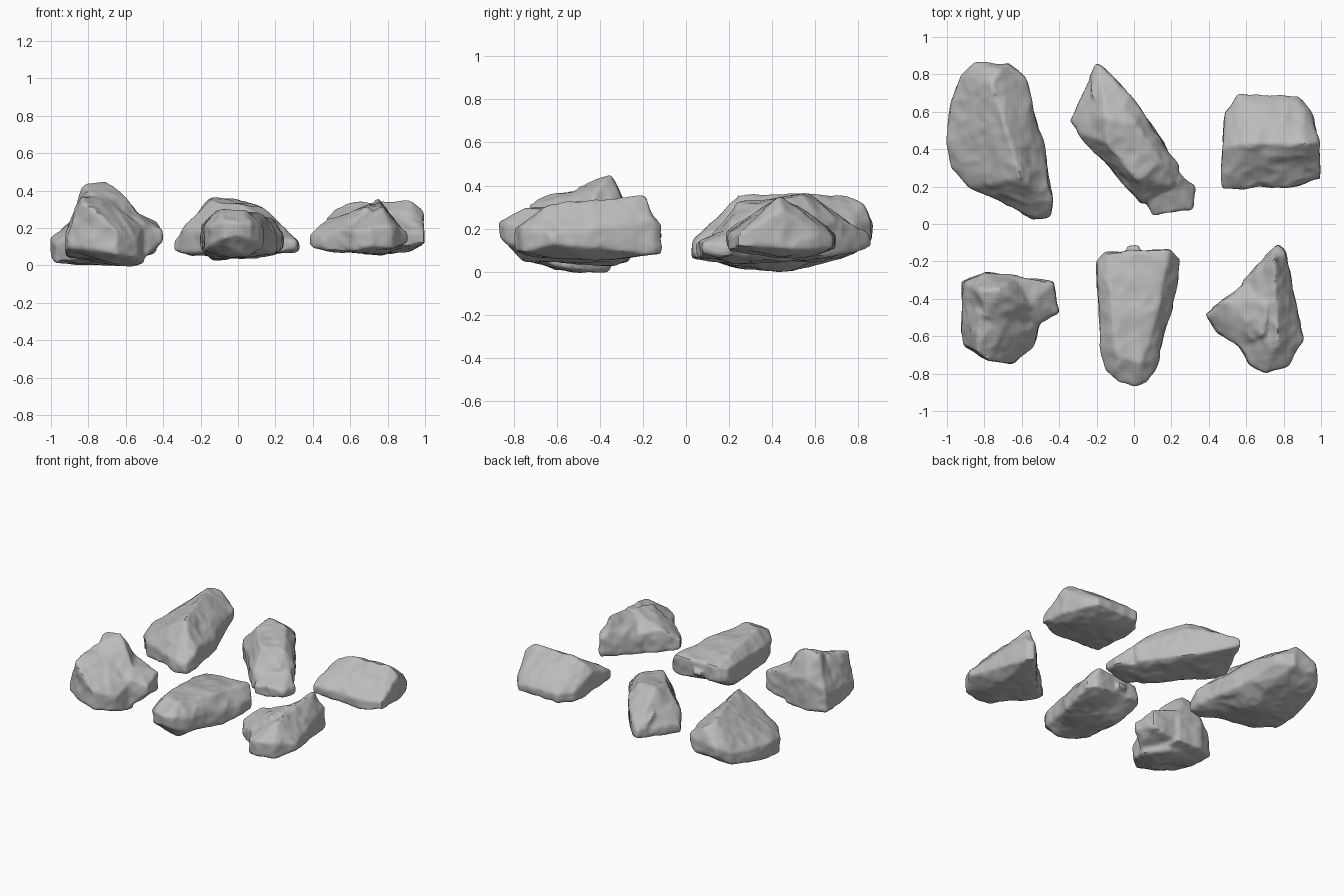
import bpy
import bmesh
from mathutils import Vector, noise

default_cube = bpy.data.objects.get("Cube")
if default_cube:
    bpy.data.objects.remove(default_cube, do_unlink=True)

# One stone colour for every rock
stone = bpy.data.materials.new("grey_stone")
stone.use_nodes = True
grey = (0.5, 0.5, 0.5, 1)
stone.diffuse_color = grey
shader = next(n for n in stone.node_tree.nodes if n.type == "BSDF_PRINCIPLED")
shader.inputs["Base Color"].default_value = grey
shader.inputs["Roughness"].default_value = 0.9


def add_chunk(bm, corners):
    """Wrap a convex chunk around corners given as x, y, low, high in hundredths."""
    verts = []
    for x, y, low, high in corners:
        for z in {low, high}:
            verts.append(bm.verts.new(Vector((x, y, z)) / 100))
    hull = bmesh.ops.convex_hull(bm, input=verts)
    spare = {g for g in hull["geom_interior"] + hull["geom_unused"]
             if isinstance(g, bmesh.types.BMVert)}
    bmesh.ops.delete(bm, geom=list(spare), context="VERTS")


def weather(mesh):
    """Push the surface in and out with broad dents and fine chips."""
    bm = bmesh.new()
    bm.from_mesh(mesh)
    bm.normal_update()
    moves = []
    for v in bm.verts:
        dents = noise.noise(v.co * 6) * 0.012
        ledges = abs(noise.noise(v.co * 9 + Vector((3, 5, 7)))) * -0.012
        chips = noise.noise(v.co * 20) * 0.003
        moves.append(v.normal * (dents + ledges + chips + 0.003))
    for v, move in zip(bm.verts, moves):
        v.co += move
    bm.to_mesh(mesh)
    bm.free()


def make_rock(name, *chunks):
    """Fuse the chunks, soften the edges, then weather the result."""
    bm = bmesh.new()
    for chunk in chunks:
        add_chunk(bm, chunk)
    bmesh.ops.recalc_face_normals(bm, faces=bm.faces)
    mesh = bpy.data.meshes.new(name)
    bm.to_mesh(mesh)
    bm.free()
    rock = bpy.data.objects.new(name, mesh)
    bpy.context.collection.objects.link(rock)

    fuse = rock.modifiers.new("fuse", "REMESH")
    fuse.mode = "VOXEL"
    fuse.voxel_size = 0.012
    soften = rock.modifiers.new("soften", "SMOOTH")
    soften.factor = 0.5
    soften.iterations = 5
    bpy.context.view_layer.update()
    graph = bpy.context.evaluated_depsgraph_get()
    rock.data = bpy.data.meshes.new_from_object(rock.evaluated_get(graph))
    rock.modifiers.clear()
    bpy.data.meshes.remove(mesh)

    weather(rock.data)
    rock.data.name = name
    rock.data.materials.clear()
    rock.data.materials.append(stone)
    bpy.ops.object.select_all(action="DESELECT")
    rock.select_set(True)
    bpy.context.view_layer.objects.active = rock
    bpy.ops.object.shade_smooth_by_angle(angle=0.6)


# Tall peaked rock: a high back, a raised front shelf and a side lobe
make_rock(
    "peaked_rock",
    [(-92, -31, 5, 19), (-80, -26, 5, 28), (-62, -27, 5, 26),
     (-82, -36, 20, 43), (-71, -35, 20, 45), (-80, -49, 20, 40),
     (-62, -41, 10, 39), (-91, -50, 5, 16), (-54, -45, 1, 29),
     (-70, -56, 3, 33)],
    [(-93, -57, 8, 16), (-91, -65, 9, 18), (-84, -69, 10, 34),
     (-78, -73, 9, 31), (-65, -75, 6, 19), (-53, -65, 4, 14),
     (-50, -50, 1, 23), (-83, -47, 4, 39), (-68, -50, 0, 35),
     (-66, -61, 1, 29), (-60, -35, 0, 28), (-91, -40, 5, 17)],
    [(-65, -28, 5, 30), (-43, -31, 10, 23), (-40, -47, 14, 19),
     (-50, -53, 4, 23), (-62, -50, 2, 32)])

# Long flat-topped rock, narrow toward the front
make_rock(
    "tongue_rock",
    [(-20, -20, 13, 22), (-15, -15, 13, 24), (19, -14, 10, 24),
     (25, -19, 9, 16), (20, -45, 7, 15), (17, -20, 9, 25),
     (10, -58, 6, 28), (13, -68, 9, 19), (12, -76, 11, 20),
     (7, -84, 14, 23), (0, -87, 16, 23),
     (-8, -85, 14, 24), (-15, -78, 11, 21), (-9, -70, 5, 30),
     (-18, -67, 8, 21), (-19, -45, 7, 22), (-13, -35, 3, 28),
     (14, -40, 6, 27), (4, -74, 5, 29)],
    [(-4, -20, 14, 20), (-4, -11, 15, 18), (3, -11, 15, 18), (3, -20, 14, 20)])

# Pointed rock with a ridge and a wing
make_rock(
    "ridged_rock",
    [(58, -31, 8, 18), (73, -15, 10, 26), (77, -11, 8, 20),
     (81, -15, 8, 24), (75, -19, 20, 36), (78, -38, 5, 32),
     (77, -62, 6, 32), (91, -61, 13, 17), (82, -76, 9, 21),
     (70, -80, 10, 20), (62, -75, 8, 18), (55, -64, 7, 20)],
    [(38, -48, 10, 17), (48, -41, 8, 25), (60, -31, 7, 22),
     (72, -42, 6, 33), (70, -60, 6, 32), (55, -65, 7, 19),
     (45, -58, 9, 16)])

# Largest rock, a long slab with a leaning ridge
make_rock(
    "large_rock",
    [(-93, 80, 9, 18), (-85, 86, 14, 22), (-67, 86, 15, 24),
     (-58, 78, 17, 23), (-76, 74, 20, 36), (-72, 82, 18, 32),
     (-63, 74, 9, 27),
     (-67, 46, 0, 37), (-60, 24, 3, 36), (-49, 45, 8, 17),
     (-44, 15, 8, 20), (-45, 4, 7, 14), (-54, 3, 7, 14),
     (-71, 16, 4, 20), (-88, 20, 3, 14), (-98, 30, 1, 12),
     (-100, 43, 3, 14), (-98, 65, 8, 16), (-82, 50, 0, 28)])

# Slanting rock with a broad top, a thin tail and a knobbed foot
make_rock(
    "slanted_rock",
    [(-20, 85, 11, 17), (-34, 55, 8, 14), (-30, 49, 7, 19),
     (4, 11, 7, 18), (20, 20, 5, 22), (24, 31, 8, 20),
     (4, 61, 7, 27), (-8, 75, 8, 21), (-15, 57, 5, 36),
     (1, 54, 5, 35), (-15, 43, 5, 35), (2, 24, 4, 32), (15, 33, 5, 31)],
    [(-20, 87, 12, 17), (-24, 79, 10, 18), (-23, 68, 8, 25),
     (-8, 75, 8, 23), (-12, 60, 8, 30)],
    [(10, 4, 7, 13), (20, 6, 6, 15), (31, 8, 9, 13),
     (32, 20, 8, 13), (22, 28, 7, 22), (5, 15, 6, 18)])

# Blocky rock with a straight ridge
make_rock(
    "wedge_rock",
    [(47, 19, 12, 18), (47, 40, 10, 25), (49, 60, 10, 17),
     (56, 69, 11, 17), (88, 69, 11, 16), (94, 61, 10, 17),
     (99, 44, 11, 29), (100, 24, 12, 17), (88, 20, 10, 17),
     (52, 42, 8, 30), (62, 43, 7, 34), (92, 43, 7, 35),
     (72, 57, 6, 28)])
